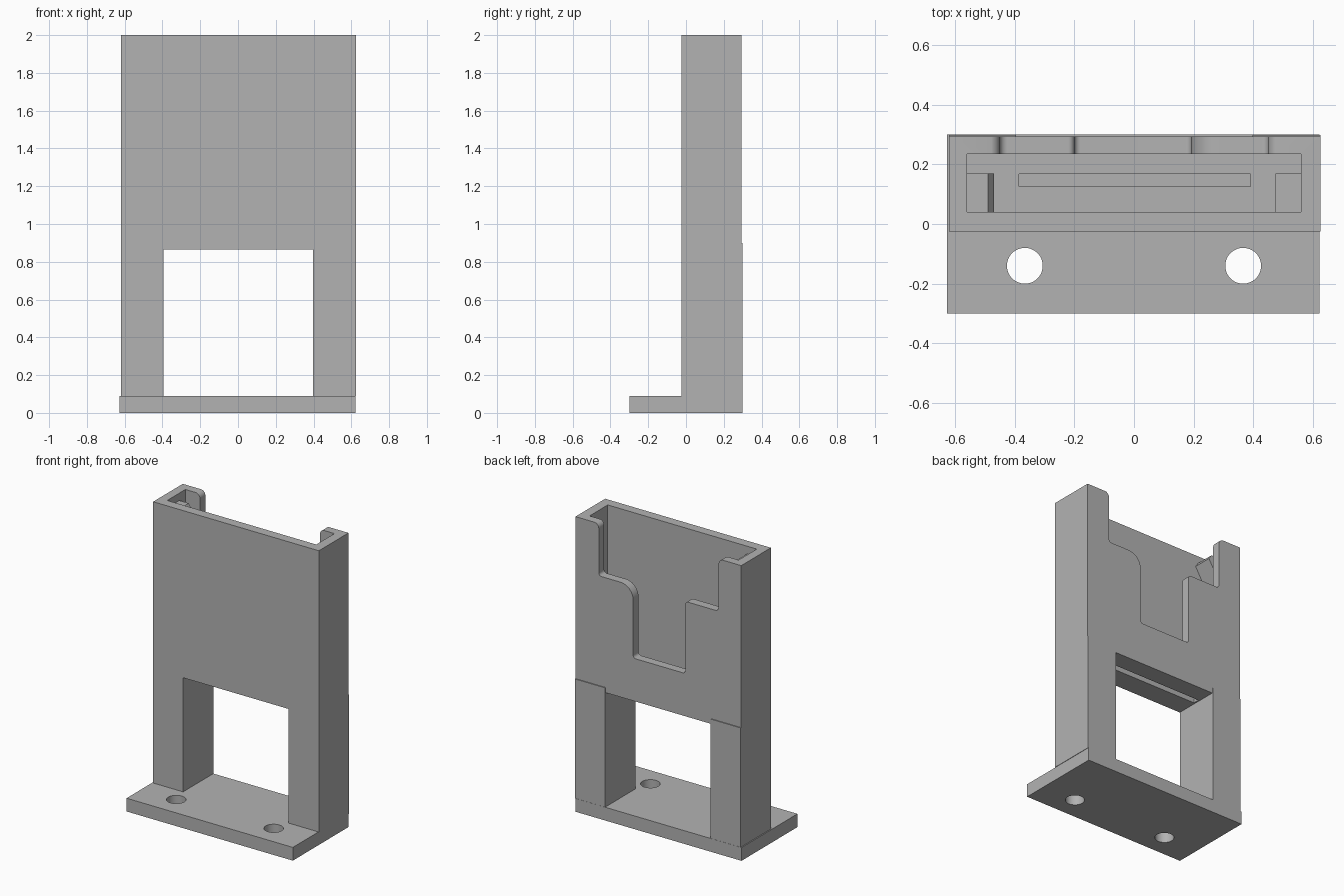
import bpy, bmesh, math
from mathutils import Vector

cube = bpy.data.objects.get("Cube")
if cube:
    bpy.data.objects.remove(cube, do_unlink=True)

grey = bpy.data.materials.new("plain grey")
grey.use_nodes = True
COLOUR = (0.45, 0.45, 0.45, 1)
grey.diffuse_color = COLOUR
grey.node_tree.nodes["Principled BSDF"].inputs["Base Color"].default_value = COLOUR


def finish(name, bm):
    bmesh.ops.recalc_face_normals(bm, faces=bm.faces)
    mesh = bpy.data.meshes.new(name)
    bm.to_mesh(mesh)
    bm.free()
    mesh.materials.append(grey)
    ob = bpy.data.objects.new(name, mesh)
    bpy.context.collection.objects.link(ob)
    return ob


def box(name, x, y, z):
    bm = bmesh.new()
    bmesh.ops.create_cube(bm, size=1)
    for v in bm.verts:
        v.co = [lo if c < 0 else hi for c, (lo, hi) in zip(v.co, (x, y, z))]
    return finish(name, bm)


def prism(name, outline, y):
    """Extrude an (x, z) outline between two y values."""
    bm = bmesh.new()
    face = bm.faces.new([bm.verts.new((p[0], y[0], p[1])) for p in outline])
    ext = bmesh.ops.extrude_face_region(bm, geom=[face])
    for v in ext["geom"]:
        if isinstance(v, bmesh.types.BMVert):
            v.co.y = y[1]
    return finish(name, bm)


def rounded(corners, steps=8):
    """Replace each (x, z, radius) corner by a quarter-like arc."""
    pts = []
    for i, (x, z, r) in enumerate(corners):
        p = Vector((x, z))
        if r == 0:
            pts.append(p)
            continue
        a = (Vector(corners[i - 1][:2]) - p).normalized()
        b = (Vector(corners[(i + 1) % len(corners)][:2]) - p).normalized()
        half = a.angle(b) / 2
        centre = p + (a + b).normalized() * r / math.sin(half)
        start = p + a * r / math.tan(half) - centre
        end = p + b * r / math.tan(half) - centre
        for k in range(steps + 1):
            t = k / steps
            d = start.lerp(end, t).normalized()
            pts.append(centre + d * r)
    return pts


def cut(target, cutters):
    bpy.context.view_layer.objects.active = target
    for c in cutters:
        mod = target.modifiers.new("cut", "BOOLEAN")
        mod.operation = "DIFFERENCE"
        mod.solver = "EXACT"
        mod.object = c
        bpy.ops.object.modifier_apply(modifier=mod.name)
        bpy.data.objects.remove(c, do_unlink=True)


def smooth(ob):
    bpy.ops.object.select_all(action="DESELECT")
    ob.select_set(True)
    bpy.context.view_layer.objects.active = ob
    bpy.ops.object.shade_smooth_by_angle(angle=math.radians(30))


# Base plate with two screw holes
base = box("base_plate", (-0.627, 0.622), (-0.3, 0.3), (0, 0.09))
holes = []
for side in (-1, 1):
    bm = bmesh.new()
    bmesh.ops.create_cone(bm, cap_ends=True, segments=48, radius1=0.06, radius2=0.06, depth=0.5)
    bmesh.ops.translate(bm, verts=bm.verts, vec=(side * 0.366, -0.14, 0))
    holes.append(finish("hole_cutter", bm))
cut(base, holes)
smooth(base)

# Legs, with a thin raised lip at the back of each
for name, x in (("right", (-0.62, -0.395)), ("left", (0.398, 0.625))):
    box(name + "_leg", x, (-0.025, 0.299), (0.09, 0.865))
    box(name + "_leg_lip", x, (0.293, 0.299), (0.865, 0.9))

# Holder: open-topped pocket, floor slot, stepped cut-out in the back wall
holder = box("holder", (-0.62, 0.625), (-0.025, 0.293), (0.865, 2))
pocket = box("pocket_cutter", (-0.56, 0.56), (0.04, 0.235), (0.925, 2.2))
slot = box("slot_cutter", (-0.385, 0.39), (0.125, 0.168), (0.7, 1))
notch = prism("notch_cutter", rounded([
    (0.55, 2.2, 0), (0.55, 2.002, 0), (0.45, 2.0, 0.035),
    (0.45, 1.645, 0.02), (0.192, 1.645, 0.095), (0.192, 1.155, 0.02),
    (-0.2, 1.155, 0.02), (-0.2, 1.645, 0.02), (-0.45, 1.645, 0.025),
    (-0.45, 2.0, 0.035), (-0.55, 2.002, 0), (-0.55, 2.2, 0),
]), (0.2, 0.4))
cut(holder, [pocket, slot, notch])
smooth(holder)

# Retaining clip at the top of one side and a support ledge low on the other
prism("clip", [(-0.56, 1.95), (-0.49, 1.95), (-0.47, 1.92), (-0.56, 1.77)], (0.04, 0.17))
box("support_ledge", (0.475, 0.56), (0.04, 0.17), (0.925, 1.2))
